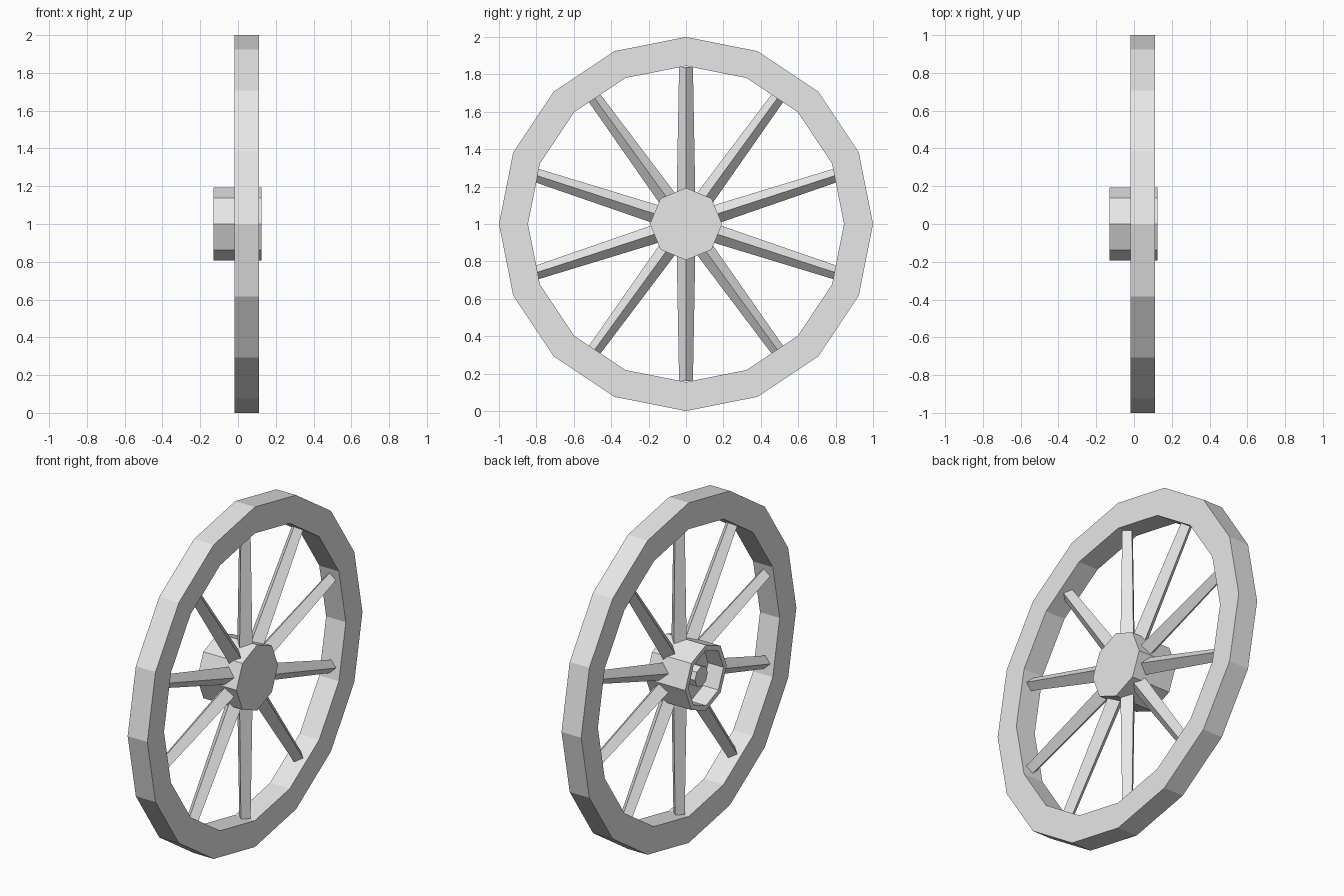
import bpy, bmesh, math

if "Cube" in bpy.data.objects:
    bpy.data.objects.remove(bpy.data.objects["Cube"])

grey = bpy.data.materials.new("light_grey")
grey.diffuse_color = (0.8, 0.8, 0.8, 1)
grey.use_nodes = True
grey.node_tree.nodes["Principled BSDF"].inputs["Base Color"].default_value = grey.diffuse_color

CZ = 1.0      # axle height
RIM_X = 0.045 # wheel plane


def lathe(name, profile, sides, closed):
    """Spin an (x, radius) profile around the axle; radius 0 makes a pole."""
    bm = bmesh.new()
    rings = []
    for x, r in profile:
        if r == 0:
            rings.append([bm.verts.new((x, 0, CZ))] * sides)
            continue
        ring = []
        for i in range(sides):
            a = 2 * math.pi * i / sides
            ring.append(bm.verts.new((x, r * math.sin(a), CZ + r * math.cos(a))))
        rings.append(ring)
    pairs = list(zip(rings, rings[1:]))
    if closed:
        pairs.append((rings[-1], rings[0]))
    for p, q in pairs:
        for i in range(sides):
            j = (i + 1) % sides
            bm.faces.new(list(dict.fromkeys((p[i], p[j], q[j], q[i]))))
    return finish(bm, name)


def finish(bm, name):
    bmesh.ops.recalc_face_normals(bm, faces=bm.faces)
    me = bpy.data.meshes.new(name)
    bm.to_mesh(me)
    bm.free()
    me.materials.append(grey)
    ob = bpy.data.objects.new(name, me)
    bpy.context.collection.objects.link(ob)
    return ob


# Sixteen-sided rim
lathe("rim", [(-0.018, 1.0), (0.11, 1.0), (0.11, 0.845), (-0.018, 0.845)], 16, True)

# Eight-sided hub, closed outside, recessed inside with an axle stub
lathe("hub", [(0.125, 0), (0.125, 0.193), (-0.13, 0.193), (-0.13, 0.163),
              (-0.03, 0.163), (-0.03, 0.06), (-0.10, 0.06), (-0.10, 0)], 8, False)

# Ten tapered spokes with a diamond section
for k in range(10):
    a = 2 * math.pi * k / 10
    s, c = math.sin(a), math.cos(a)
    bm = bmesh.new()
    ends = []
    for r, h in ((0.14, 0.05), (0.84, 0.037)):
        ends.append([bm.verts.new((RIM_X + dx * h, r * s + dt * h * c,
                                   CZ + r * c - dt * h * s))
                     for dx, dt in ((1, 0), (0, 1), (-1, 0), (0, -1))])
    for i in range(4):
        j = (i + 1) % 4
        bm.faces.new((ends[0][i], ends[0][j], ends[1][j], ends[1][i]))
    bm.faces.new(ends[0])
    bm.faces.new(ends[1])
    finish(bm, f"spoke_{k + 1}")
